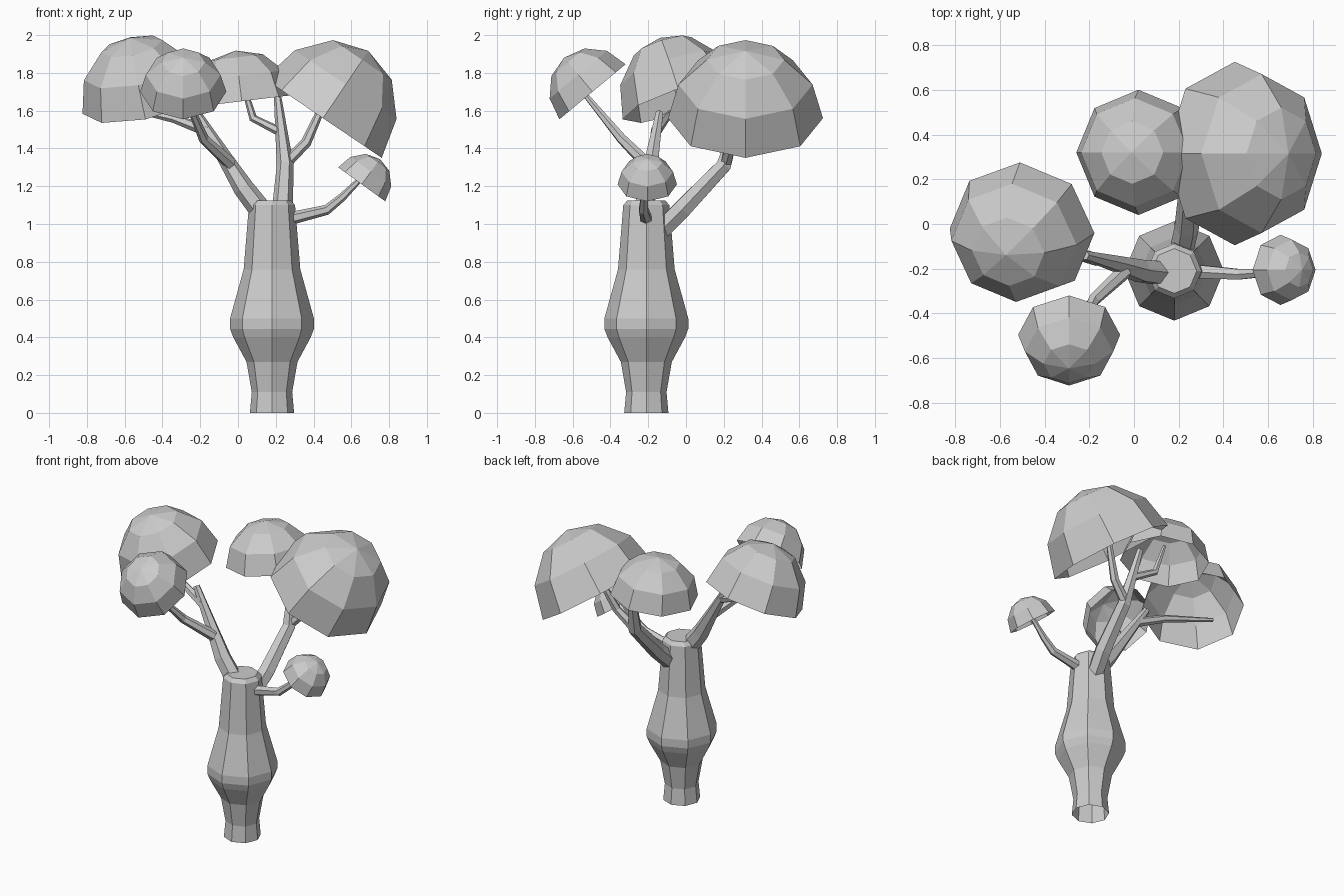
import bpy, bmesh, math
from mathutils import Vector

if "Cube" in bpy.data.objects:
    bpy.data.objects.remove(bpy.data.objects["Cube"])

UP = Vector((0, 0, 1))


def finish(bm, name):
    me = bpy.data.meshes.new(name)
    bm.to_mesh(me)
    bm.free()
    ob = bpy.data.objects.new(name, me)
    bpy.context.collection.objects.link(ob)
    return ob


def bridge(bm, a, b):
    n = len(a)
    for i in range(n):
        bm.faces.new((a[i], a[(i + 1) % n], b[(i + 1) % n], b[i]))


def ring(bm, centre, rot, rx, ry, z, sides):
    out = []
    for i in range(sides):
        t = 2 * math.pi * i / sides
        p = Vector((rx * math.cos(t), ry * math.sin(t), z))
        out.append(bm.verts.new(centre + rot @ p))
    return out


def canopy(name, centre, normal, rx, ry, height):
    """Open half-ellipsoid shell, eight sides and three rows, tilted to normal."""
    bm = bmesh.new()
    c = Vector(centre)
    rot = UP.rotation_difference(Vector(normal).normalized())
    rings = []
    for deg in (90, 60, 30):
        s, k = math.sin(math.radians(deg)), math.cos(math.radians(deg))
        rings.append(ring(bm, c, rot, rx * s, ry * s, height * k, 8))
    bridge(bm, rings[0], rings[1])
    bridge(bm, rings[1], rings[2])
    top = bm.verts.new(c + rot @ Vector((0, 0, height)))
    for i in range(8):
        bm.faces.new((rings[2][i], rings[2][(i + 1) % 8], top))
    return finish(bm, name)


def branch(name, points, sides=6):
    """Tapered faceted tube through (x, y, z, radius) points."""
    bm = bmesh.new()
    pts = [Vector(p[:3]) for p in points]
    rings = []
    for i, p in enumerate(pts):
        d = pts[min(i + 1, len(pts) - 1)] - pts[max(i - 1, 0)]
        rot = UP.rotation_difference(d.normalized())
        r = points[i][3]
        rings.append(ring(bm, p, rot, r, r, 0, sides))
    for a, b in zip(rings, rings[1:]):
        bridge(bm, a, b)
    bm.faces.new(rings[-1])
    return finish(bm, name)


# Bottle-shaped octagonal trunk, capped on top
bm = bmesh.new()
axis = Vector((0.18, -0.21, 0))
no_turn = UP.rotation_difference(UP)
profile = [(0.117, 0), (0.107, 0.11), (0.135, 0.27), (0.205, 0.40), (0.222, 0.445),
           (0.222, 0.50), (0.15, 0.76), (0.122, 1.10), (0.10, 1.125)]
rings = [ring(bm, axis, no_turn, r, r, z, 8) for r, z in profile]
for a, b in zip(rings, rings[1:]):
    bridge(bm, a, b)
bm.faces.new(rings[-1])
finish(bm, "trunk")

# Left limb and its two forks
branch("left_limb", [(0.13, -0.22, 1.06, 0.06), (0.03, -0.21, 1.19, 0.055),
                     (-0.07, -0.18, 1.35, 0.04), (-0.22, -0.14, 1.59, 0.022)])
branch("left_front_fork", [(-0.04, -0.21, 1.32, 0.035), (-0.18, -0.34, 1.45, 0.028),
                           (-0.28, -0.53, 1.68, 0.015)])
branch("left_outer_fork", [(-0.16, -0.16, 1.49, 0.03), (-0.34, -0.11, 1.56, 0.025),
                           (-0.66, -0.02, 1.63, 0.012)])

# Back limb and its two forks
branch("back_limb", [(0.21, -0.13, 0.97, 0.055), (0.235, -0.02, 1.08, 0.055),
                     (0.25, 0.2, 1.31, 0.045), (0.21, 0.31, 1.67, 0.02)])
branch("back_right_fork", [(0.25, 0.21, 1.32, 0.032), (0.36, 0.24, 1.43, 0.028),
                           (0.46, 0.30, 1.65, 0.018)])
branch("back_left_fork", [(0.22, 0.26, 1.49, 0.025), (0.08, 0.30, 1.56, 0.022),
                          (0.02, 0.32, 1.76, 0.012)])

# Small right limb
branch("right_limb", [(0.26, -0.21, 1.025, 0.035), (0.47, -0.225, 1.075, 0.027),
                      (0.55, -0.22, 1.14, 0.022), (0.67, -0.21, 1.26, 0.013)])

# Canopies
canopy("canopy_large_right", (0.45, 0.315, 1.56), (0.56, 0, 0.83), 0.375, 0.41, 0.43)
canopy("canopy_left", (-0.50, -0.03, 1.65), (-0.2, -0.3, 0.93), 0.33, 0.32, 0.36)
canopy("canopy_back", (0.02, 0.32, 1.65), (-0.12, 0, 1), 0.28, 0.28, 0.27)
canopy("canopy_front_left", (-0.29, -0.495, 1.70), (0, -0.64, 0.77), 0.228, 0.228, 0.235)
canopy("canopy_small_right", (0.655, -0.205, 1.21), (0.585, 0, 0.81), 0.154, 0.157, 0.165)
